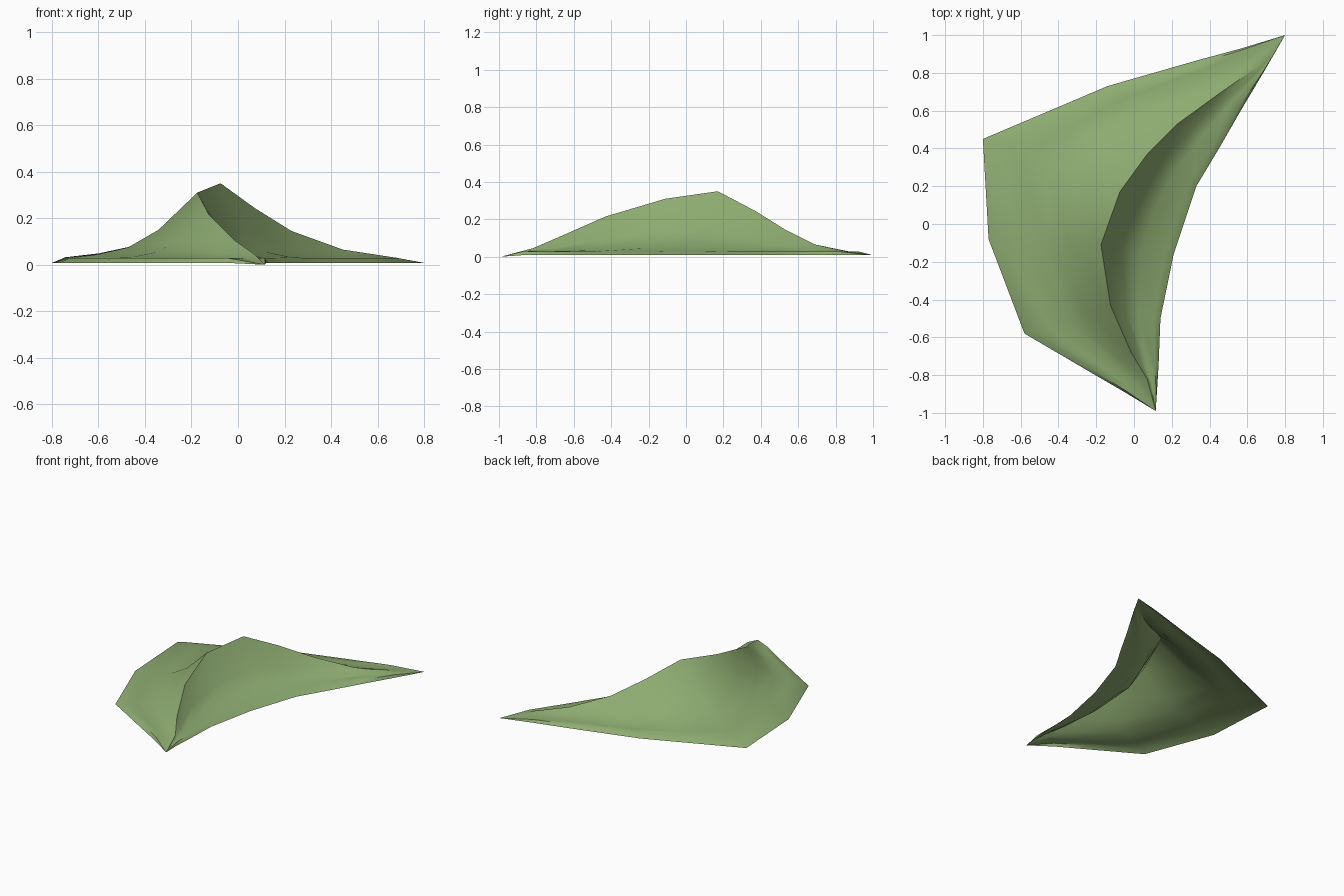
import bpy, bmesh, math
from mathutils import Vector

cube = bpy.data.objects.get("Cube")
if cube:
    bpy.data.objects.remove(cube, do_unlink=True)

# Grass colour
grass = bpy.data.materials.new("grass_green")
color = (0.27, 0.41, 0.165, 1)
grass.use_nodes = True
grass.diffuse_color = color
grass.node_tree.nodes["Principled BSDF"].inputs["Base Color"].default_value = color
grass.node_tree.nodes["Principled BSDF"].inputs["Roughness"].default_value = 0.9

# Crest line from back tip to front tip, with the ground outline on each side
crest = [(.68, .85, .03), (.45, .69, .065), (.23, .53, .145), (.07, .37, .245),
         (-.075, .17, .35), (-.175, -.11, .31), (-.125, -.43, .215),
         (-.015, -.68, .105), (.07, -.82, .045)]
west = [(.57, .93), (.33, .865), (-.14, .73), (-.47, .59), (-.8, .45),
        (-.77, -.08), (-.58, -.58), (-.23, -.785), (-.05, -.89)]
east = [(.69, .81), (.565, .6), (.45, .4), (.33, .2), (.27, .02),
        (.21, -.16), (.14, -.5), (.13, -.75), (.122, -.88)]
# Concave slope sections: distance from crest, share of crest height
gentle = [(.28, .47), (.5, .22), (.72, .12), (.92, .07), (1, 0)]
steep = [(.3, .4), (.55, .14), (.88, .07), (1, 0)]
EDGE = 0.008


def slope(top, foot, section):
    """Points running from the crest down to the ground outline."""
    points = []
    for t, share in section:
        p = Vector(top).lerp(Vector((*foot, EDGE)), t)
        p.z = EDGE + (top[2] - EDGE) * share
        if t < 1:
            p.z = max(p.z, min(0.028, top[2]))
        points.append(p)
    return points


# Hill surface: one row of points across the hill per crest station
bm = bmesh.new()
rows = []
for top, left, right in zip(crest, west, east):
    line = slope(top, left, gentle)[::-1] + [Vector(top)] + slope(top, right, steep)
    rows.append([bm.verts.new(p) for p in line])
for a, b in zip(rows, rows[1:]):
    for i in range(len(a) - 1):
        bm.faces.new((a[i], b[i], b[i + 1], a[i + 1]))

# Pointed ends
for row, tip in ((rows[0], (.8, 1, .008)), (rows[-1], (.115, -.99, 0))):
    v = bm.verts.new(tip)
    for a, b in zip(row, row[1:]):
        bm.faces.new((a, b, v))
bmesh.ops.recalc_face_normals(bm, faces=bm.faces)
if sum(f.normal.z for f in bm.faces) < 0:
    bmesh.ops.reverse_faces(bm, faces=bm.faces)
for f in bm.faces:
    f.smooth = True

mesh = bpy.data.meshes.new("grassy_hill")
bm.to_mesh(mesh)
bm.free()
mesh.materials.append(grass)
hill = bpy.data.objects.new("grassy_hill", mesh)
bpy.context.collection.objects.link(hill)

# Keep the crest crisp
bpy.ops.object.select_all(action="DESELECT")
hill.select_set(True)
bpy.context.view_layer.objects.active = hill
bpy.ops.object.shade_smooth_by_angle(angle=math.radians(50))
